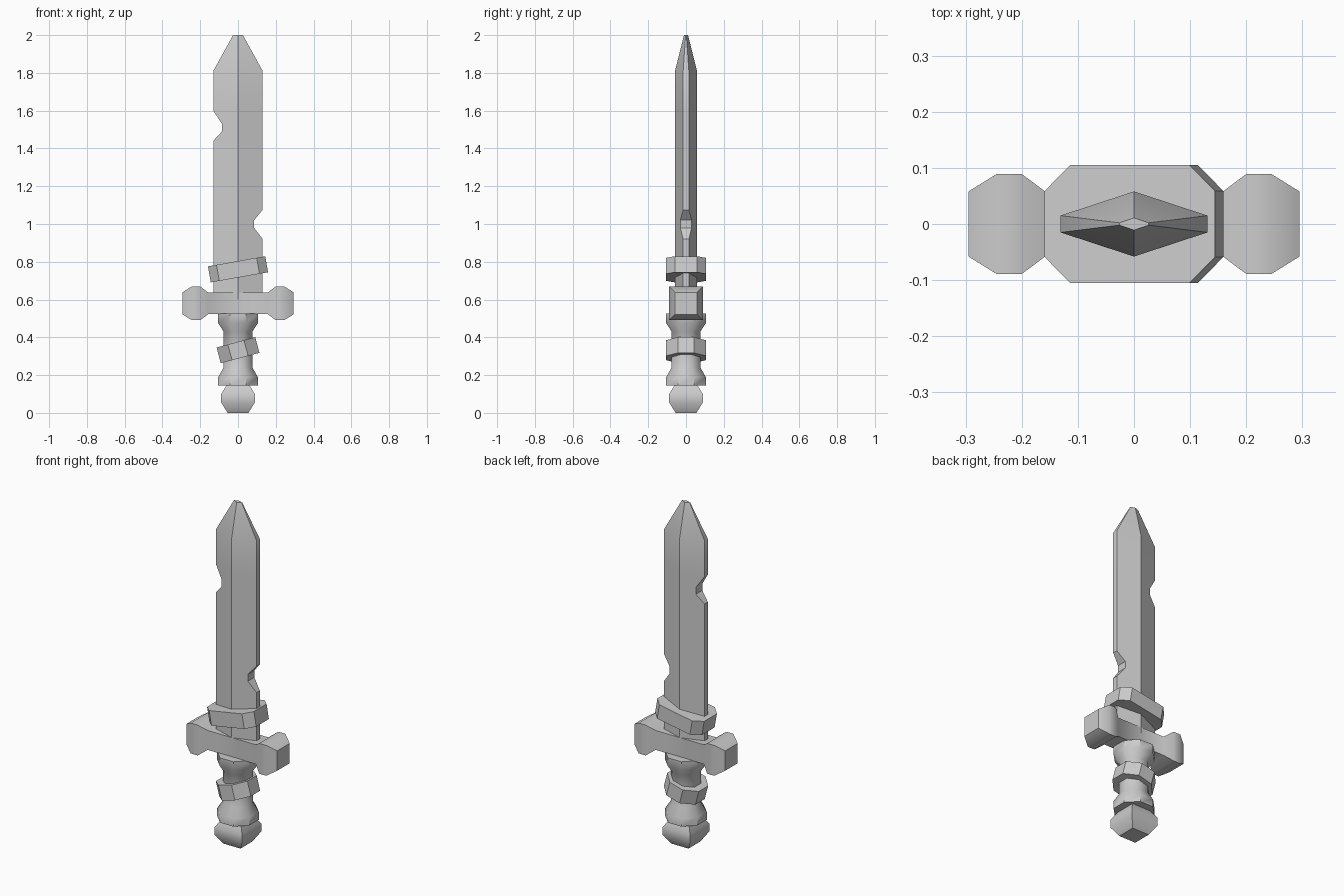
import bpy, bmesh
from math import radians
from mathutils import Matrix

if "Cube" in bpy.data.objects:
    bpy.data.objects.remove(bpy.data.objects["Cube"])


def loft(name, sections, smooth=40, matrix=None):
    """Skin a list of equal-length point loops and cap both ends."""
    bm = bmesh.new()
    loops = [[bm.verts.new(p) for p in s] for s in sections]
    n = len(loops[0])
    for a, b in zip(loops, loops[1:]):
        for i in range(n):
            j = (i + 1) % n
            bm.faces.new((a[i], a[j], b[j], b[i]))
    bm.faces.new(loops[0])
    bm.faces.new(loops[-1])
    bmesh.ops.recalc_face_normals(bm, faces=bm.faces)
    if matrix:
        bm.transform(matrix)
    mesh = bpy.data.meshes.new(name)
    bm.to_mesh(mesh)
    bm.free()
    ob = bpy.data.objects.new(name, mesh)
    bpy.context.collection.objects.link(ob)
    bpy.ops.object.select_all(action='DESELECT')
    ob.select_set(True)
    bpy.context.view_layer.objects.active = ob
    bpy.ops.object.shade_smooth_by_angle(angle=radians(smooth))
    return ob


def chamfered(hx, hy, c, z):
    """Rectangle with cut corners at height z."""
    quad = [(hx, hy - c), (hx - c, hy), (c - hx, hy), (-hx, hy - c)]
    return [(x, y, z) for x, y in quad] + [(-x, -y, z) for x, y in quad]


def square(h, z):
    return [(h, h, z), (-h, h, z), (-h, -h, z), (h, -h, z)]


# Blade: hexagonal section with a chip in each edge
def blade_section(z, left=0.131, right=0.131, ridge=0.058, edge=None):
    def thick(x):
        return edge if edge else ridge - 0.043 * x / 0.131
    l, r = thick(left), thick(right)
    return [(right, -r, z), (right, r, z), (0, ridge, z),
            (-left, l, z), (-left, -l, z), (0, -ridge, z)]


chip = 0.085
loft("blade", [
    blade_section(0.60),
    blade_section(0.92), blade_section(0.98, right=chip),
    blade_section(1.02, right=chip), blade_section(1.075),
    blade_section(1.44), blade_section(1.49, left=chip),
    blade_section(1.53, left=chip), blade_section(1.60),
    blade_section(1.81),
    blade_section(2.0, 0.026, 0.026, 0.011, 0.002)], smooth=30)

# Crossguard: square bar with swollen ends
half = [(0.157, 0.057), (0.20, 0.089), (0.245, 0.089), (0.295, 0.058)]
guard = [(-x, h) for x, h in reversed(half)] + half
loft("crossguard", [[(x, h, 0.58 + h), (x, -h, 0.58 + h),
                     (x, -h, 0.58 - h), (x, h, 0.58 - h)] for x, h in guard])

# Grip: octagonal core flaring into a collar at each end
profile = [(0.145, 0.105), (0.19, 0.105), (0.24, 0.076),
           (0.43, 0.076), (0.475, 0.105), (0.525, 0.105)]
loft("grip", [chamfered(r, r, r * 0.586, z) for z, r in profile])

# Pommel: square knob
loft("pommel", [square(h, z) for z, h in
                [(0, 0.055), (0.055, 0.089), (0.10, 0.089), (0.147, 0.06)]])

# Tilted bands wrapped round the blade and the grip
for name, hx, c, z, tilt in (("blade_band", 0.154, 0.046, 0.76, -10),
                             ("grip_band", 0.106, 0.062, 0.332, -15)):
    place = Matrix.Translation((0, 0, z)) @ Matrix.Rotation(radians(tilt), 4, 'Y')
    loft(name, [chamfered(hx, 0.105, c, s * 0.043) for s in (-1, 1)], matrix=place)
